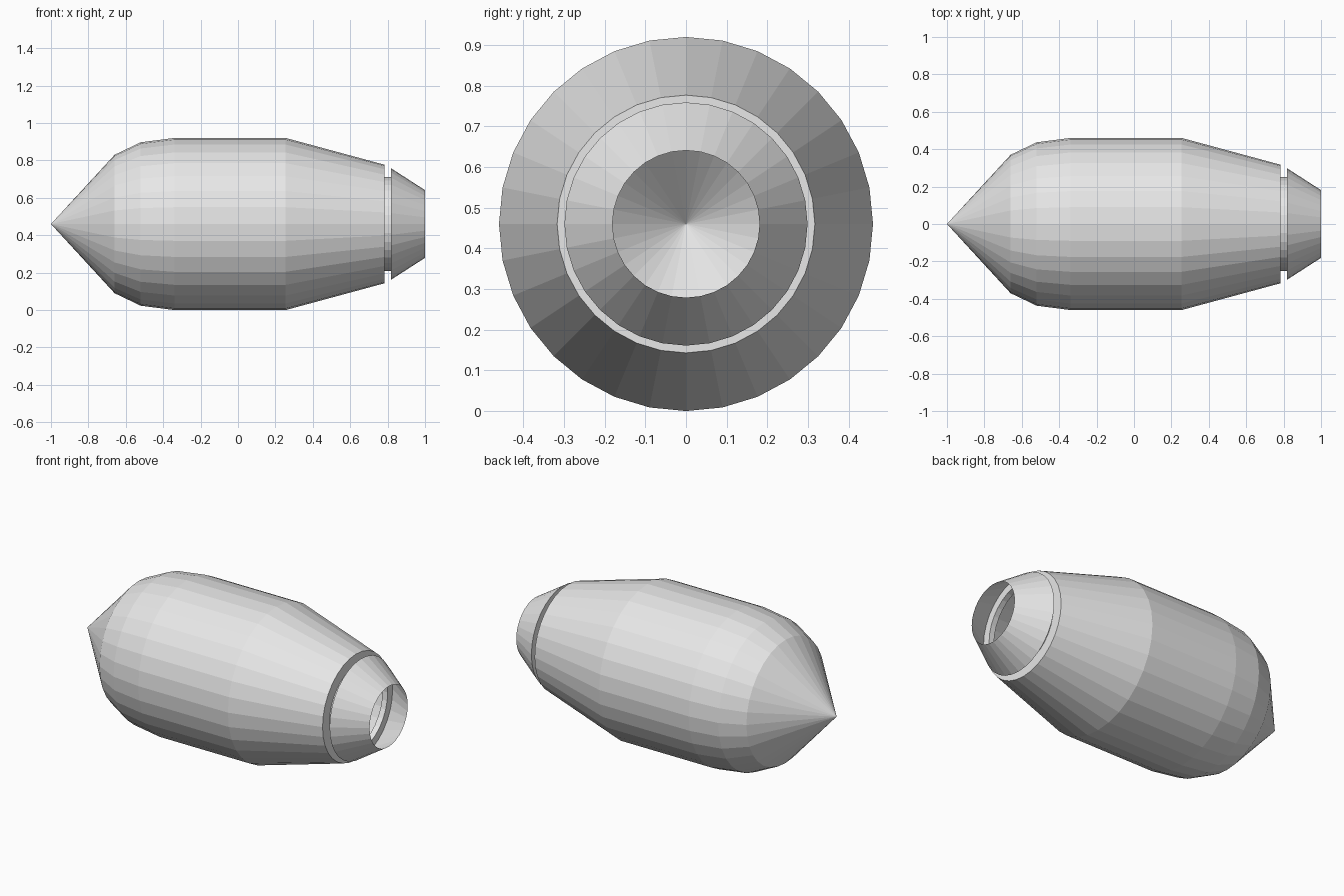
import bpy, bmesh, math

if "Cube" in bpy.data.objects:
    bpy.data.objects.remove(bpy.data.objects["Cube"])

SIDES = 32
RADIUS = 0.46  # widest radius, also height of the axis

grey = bpy.data.materials.new("light_grey")
grey.diffuse_color = (0.8, 0.8, 0.8, 1)
grey.use_nodes = True
grey.node_tree.nodes["Principled BSDF"].inputs["Base Color"].default_value = grey.diffuse_color


def revolve(name, profile):
    """Thin shell turned around the x axis from (x, radius) points."""
    bm = bmesh.new()
    rings = []
    for x, r in profile:
        if r == 0:
            rings.append([bm.verts.new((x, 0, RADIUS))] * SIDES)
        else:
            rings.append([bm.verts.new((x, r * math.sin(a), RADIUS + r * math.cos(a)))
                          for a in (2 * math.pi * i / SIDES for i in range(SIDES))])
    for a, b in zip(rings, rings[1:]):
        for i in range(SIDES):
            j = (i + 1) % SIDES
            corners = [a[i], b[i], b[j], a[j]]
            bm.faces.new(list(dict.fromkeys(corners)))
    # Make every face point away from the inside of the shell
    bmesh.ops.recalc_face_normals(bm, faces=bm.faces)
    mesh = bpy.data.meshes.new(name)
    bm.to_mesh(mesh)
    bm.free()
    mesh.materials.append(grey)
    obj = bpy.data.objects.new(name, mesh)
    bpy.context.collection.objects.link(obj)
    return obj


# Pointed nose, barrel and tapered tail, ending in a step down to the neck
revolve("hull", [(-1, 0), (-0.66, 0.37), (-0.52, 0.437), (-0.34, RADIUS),
                 (0.255, RADIUS), (0.783, 0.317), (0.783, 0.252)])

# Narrow neck groove between hull and nozzle
revolve("neck", [(0.783, 0.252), (0.817, 0.252)])

# Open tapered nozzle with a front flange
revolve("nozzle", [(0.817, 0.252), (0.817, 0.299), (1, 0.181)])
